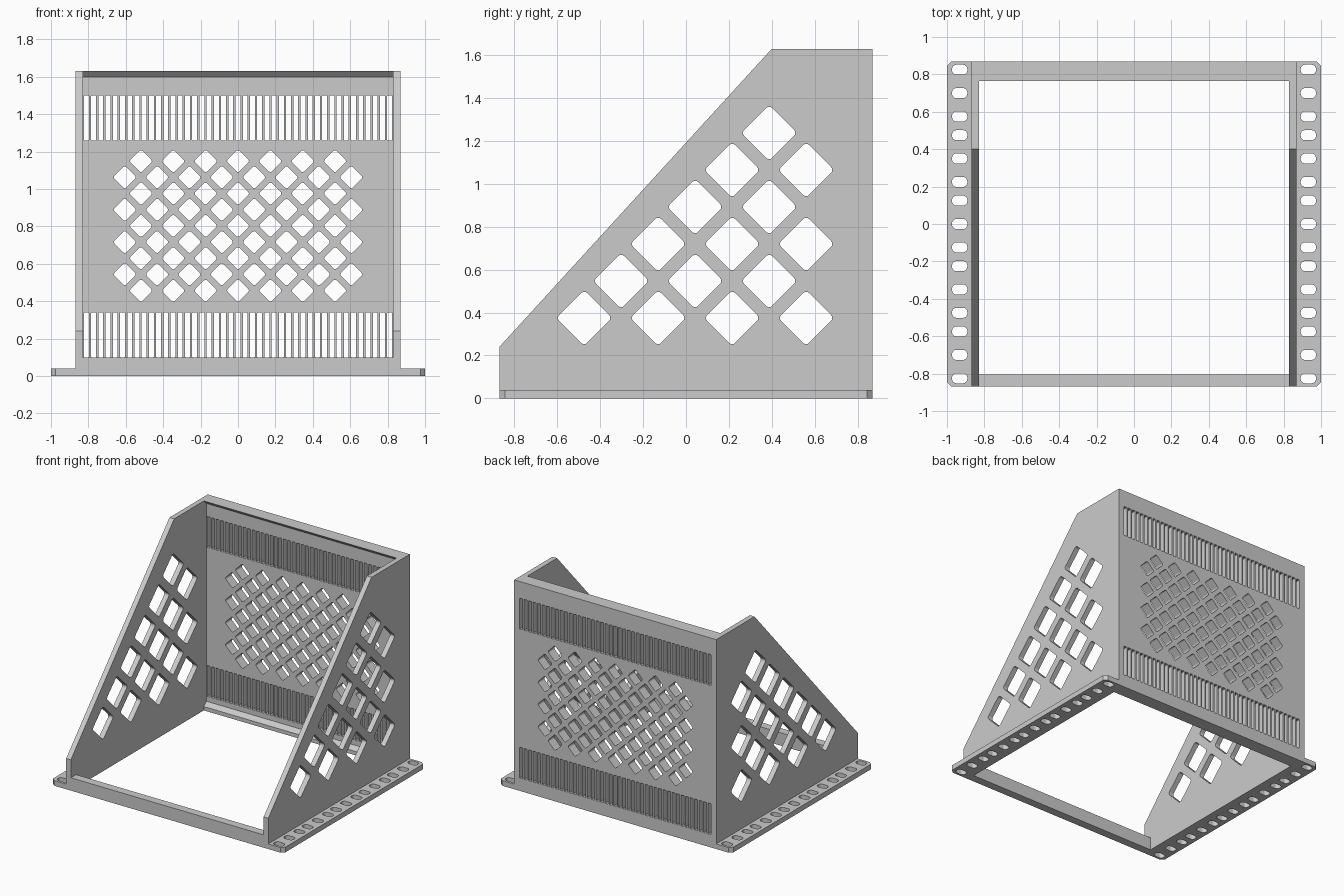
import bpy, bmesh, math
from mathutils import Matrix

cube = bpy.data.objects.get("Cube")
if cube:
    bpy.data.objects.remove(cube)

grey = bpy.data.materials.new("plain_grey")
grey.use_nodes = True
grey.diffuse_color = (0.6, 0.6, 0.6, 1)
grey.node_tree.nodes["Principled BSDF"].inputs["Base Color"].default_value = grey.diffuse_color

# Plate orientations: drawing plane and thickness direction
FLAT = Matrix.Identity(4)
SIDE = Matrix(((0, 0, 1, 0), (1, 0, 0, 0), (0, 1, 0, 0), (0, 0, 0, 1)))
BACK = Matrix(((1, 0, 0, 0), (0, 0, -1, 0), (0, 1, 0, 0), (0, 0, 0, 1)))


def rounded_rect(cx, cy, w, h, r, turn=0, steps=4):
    """Outline of a rounded rectangle, turned about its centre."""
    pts = []
    for k, (sx, sy) in enumerate(((1, 1), (-1, 1), (-1, -1), (1, -1))):
        for i in range(steps + 1):
            a = (k + i / steps) * math.pi / 2
            x = sx * (w / 2 - r) + r * math.cos(a)
            y = sy * (h / 2 - r) + r * math.sin(a)
            pts.append((cx + x * math.cos(turn) - y * math.sin(turn),
                        cy + x * math.sin(turn) + y * math.cos(turn)))
    return pts


def diamond(cx, cy, side, r):
    return rounded_rect(cx, cy, side, side, r, math.pi / 4)


def plate(name, outline, holes, thickness, frame, offset):
    """Extruded outline with through holes, centred on the offset."""
    curve = bpy.data.curves.new(name, 'CURVE')
    curve.dimensions = '2D'
    curve.fill_mode = 'BOTH'
    curve.extrude = thickness / 2
    for loop in [outline] + holes:
        spline = curve.splines.new('POLY')
        spline.points.add(len(loop) - 1)
        for point, (u, v) in zip(spline.points, loop):
            point.co = (u, v, 0, 1)
        spline.use_cyclic_u = True
    temp = bpy.data.objects.new(name + "_outline", curve)
    bpy.context.collection.objects.link(temp)
    graph = bpy.context.evaluated_depsgraph_get()
    mesh = bpy.data.meshes.new_from_object(temp.evaluated_get(graph))
    bpy.data.objects.remove(temp)
    bpy.data.curves.remove(curve)

    bm = bmesh.new()
    bm.from_mesh(mesh)
    bmesh.ops.remove_doubles(bm, verts=bm.verts, dist=1e-5)
    bmesh.ops.recalc_face_normals(bm, faces=bm.faces)
    for face in bm.faces:
        face.smooth = False
        face.material_index = 0
    bm.to_mesh(mesh)
    bm.free()
    mesh.transform(Matrix.Translation(offset) @ frame)
    mesh.name = name
    mesh.materials.clear()
    mesh.materials.append(grey)
    obj = bpy.data.objects.new(name, mesh)
    bpy.context.collection.objects.link(obj)
    return obj


DEPTH, TOP, INNER, OUTER = 0.87, 1.63, 0.83, 0.87

# Side panels: sloped front edge, triangular field of diamond holes
side_outline = [(-DEPTH, 0), (DEPTH, 0), (DEPTH, TOP), (0.4, TOP), (-DEPTH, 0.24)]
step = 0.1725
side_holes = []
for row in range(6):
    for col in range(row, 7):
        if (col - row) % 2 == 0:
            side_holes.append(diamond(-0.475 + col * step, 0.375 + row * step, 0.184, 0.02))

# Mounting flanges: chamfered outer corners, repeating hole spacing
hole_rows = [0, 0.125, 0.225, 0.35, 0.475, 0.575, 0.7, 0.825]
hole_rows = [-y for y in hole_rows[1:]] + hole_rows
# the spacing repeats in one direction, so the two halves differ slightly
cut = 0.025
for label, s in (("left", 1), ("right", -1)):
    plate(label + "_side_panel", side_outline, side_holes, OUTER - INNER, SIDE,
          (s * (INNER + OUTER) / 2, 0, 0))
    outline = [(s * OUTER, -DEPTH), (s * (1 - cut), -DEPTH), (s, cut - DEPTH),
               (s, DEPTH - cut), (s * (1 - cut), DEPTH), (s * OUTER, DEPTH)]
    holes = [rounded_rect(s * 0.932, y, 0.082, 0.054, 0.024) for y in hole_rows]
    plate(label + "_mounting_flange", outline, holes, 0.04, FLAT, (0, 0, 0.02))

# Back panel: two rows of vent slots and a staggered diamond grille
back_holes = []
slots = 43
pitch = 2 * INNER / slots
for z in (0.22, 1.38):
    for i in range(slots):
        x = (i - (slots - 1) / 2) * pitch
        back_holes.append(rounded_rect(x, z, 0.026, 0.24, 0.002, steps=1))
for row in range(9):
    count = 7 + row % 2
    for i in range(count):
        x = (i - (count - 1) / 2) * 0.173
        back_holes.append(diamond(x, 0.457 + row * 0.0865, 0.089, 0.012))
back_outline = [(-INNER, 0), (INNER, 0), (INNER, TOP), (-INNER, TOP)]
plate("back_panel", back_outline, back_holes, 0.075, BACK, (0, DEPTH - 0.0375, 0))

# Sloped lips along the inside of the back panel
plate("top_lip", [(0.765, TOP), (0.795, TOP), (0.795, TOP - 0.03)], [], 2 * INNER, SIDE, (0, 0, 0))
plate("bottom_lip", [(0.765, 0), (0.795, 0), (0.795, 0.06), (0.765, 0.03)], [], 2 * INNER, SIDE, (0, 0, 0))

# Front crossbar
plate("front_crossbar", [(-DEPTH, 0), (-0.805, 0), (-0.805, 0.1), (-DEPTH, 0.1)], [], 2 * INNER,
      SIDE, (0, 0, 0))
